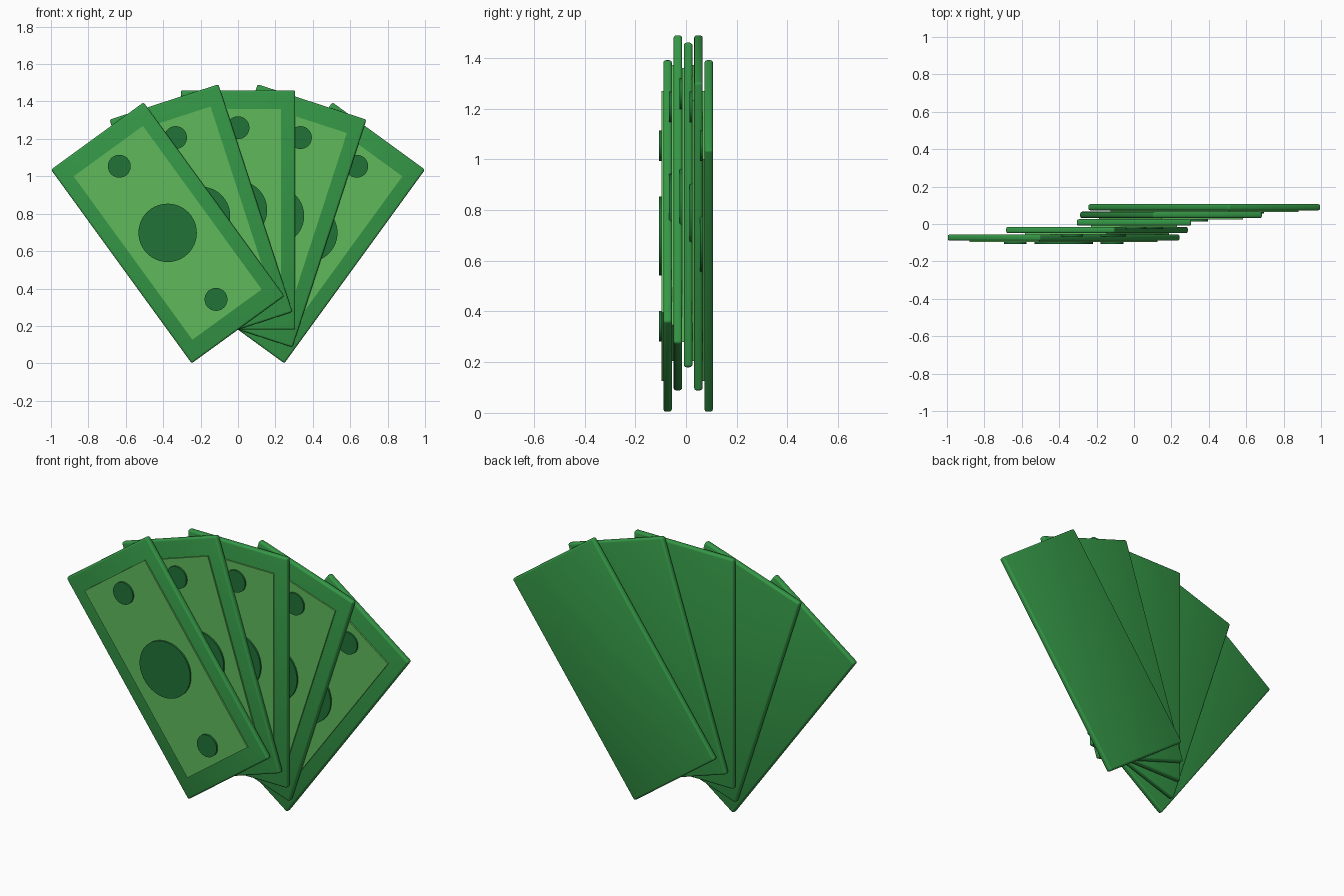
import bpy
import math
from mathutils import Matrix, Vector

cube = bpy.data.objects.get("Cube")
if cube:
    bpy.data.objects.remove(cube, do_unlink=True)


def material(name, rgb):
    m = bpy.data.materials.new(name)
    m.use_nodes = True
    colour = (*rgb, 1.0)
    m.diffuse_color = colour
    m.node_tree.nodes["Principled BSDF"].inputs["Base Color"].default_value = colour
    return m


BORDER = material("border green", (0.035, 0.31, 0.062))
PANEL = material("light green", (0.115, 0.49, 0.105))
SEAL = material("dark green", (0.015, 0.17, 0.038))

WIDTH, LENGTH, THICK = 0.612, 1.28, 0.034
PANEL_THICK, SEAL_THICK = 0.008, 0.0095
PIVOT_Z, STEP_Y, STEP_ANGLE = 0.18, 0.0405, math.radians(18)


def finish(obj, name, mat, placement):
    obj.name = name
    obj.data.materials.append(mat)
    obj.matrix_world = placement @ obj.matrix_basis


def box(name, size, centre, mat, placement, bevel=0):
    bpy.ops.mesh.primitive_cube_add(size=1)
    obj = bpy.context.object
    obj.data.transform(Matrix.Diagonal((*size, 1)))
    obj.location = centre
    if bevel:
        mod = obj.modifiers.new("rounded edges", "BEVEL")
        mod.width, mod.segments = bevel, 3
        bpy.ops.object.modifier_apply(modifier=mod.name)
        bpy.ops.object.shade_smooth_by_angle(angle=math.radians(35))
    finish(obj, name, mat, placement)


def disc(name, radius, centre, mat, placement):
    bpy.ops.mesh.primitive_cylinder_add(vertices=48, radius=radius, depth=SEAL_THICK)
    obj = bpy.context.object
    obj.data.transform(Matrix.Rotation(math.pi / 2, 4, "X"))
    obj.location = centre
    bpy.ops.object.shade_smooth_by_angle(angle=math.radians(35))
    finish(obj, name, mat, placement)


# Five notes fanned about the middle of their bottom edges
for i in range(-2, 3):
    place = (Matrix.Translation(Vector((0, 0.0085 + i * STEP_Y, PIVOT_Z)))
             @ Matrix.Rotation(i * STEP_ANGLE, 4, "Y"))
    n = i + 3
    mid = LENGTH / 2
    front = -THICK / 2

    # Rounded paper slab and raised inner panel
    box(f"note_{n}", (WIDTH, THICK, LENGTH), (0, 0, mid), BORDER, place, 0.011)
    box(f"note_panel_{n}", (WIDTH - 0.154, PANEL_THICK, LENGTH - 0.2),
        (0, front - PANEL_THICK / 2, mid), PANEL, place)

    # Large central seal with a small one at each end
    y = front - PANEL_THICK - SEAL_THICK / 2
    for part, radius, offset in (("centre_seal", 0.156, 0),
                                 ("top_seal", 0.061, 0.44),
                                 ("bottom_seal", 0.061, -0.44)):
        disc(f"{part}_{n}", radius, (0, y, mid + offset), SEAL, place)
